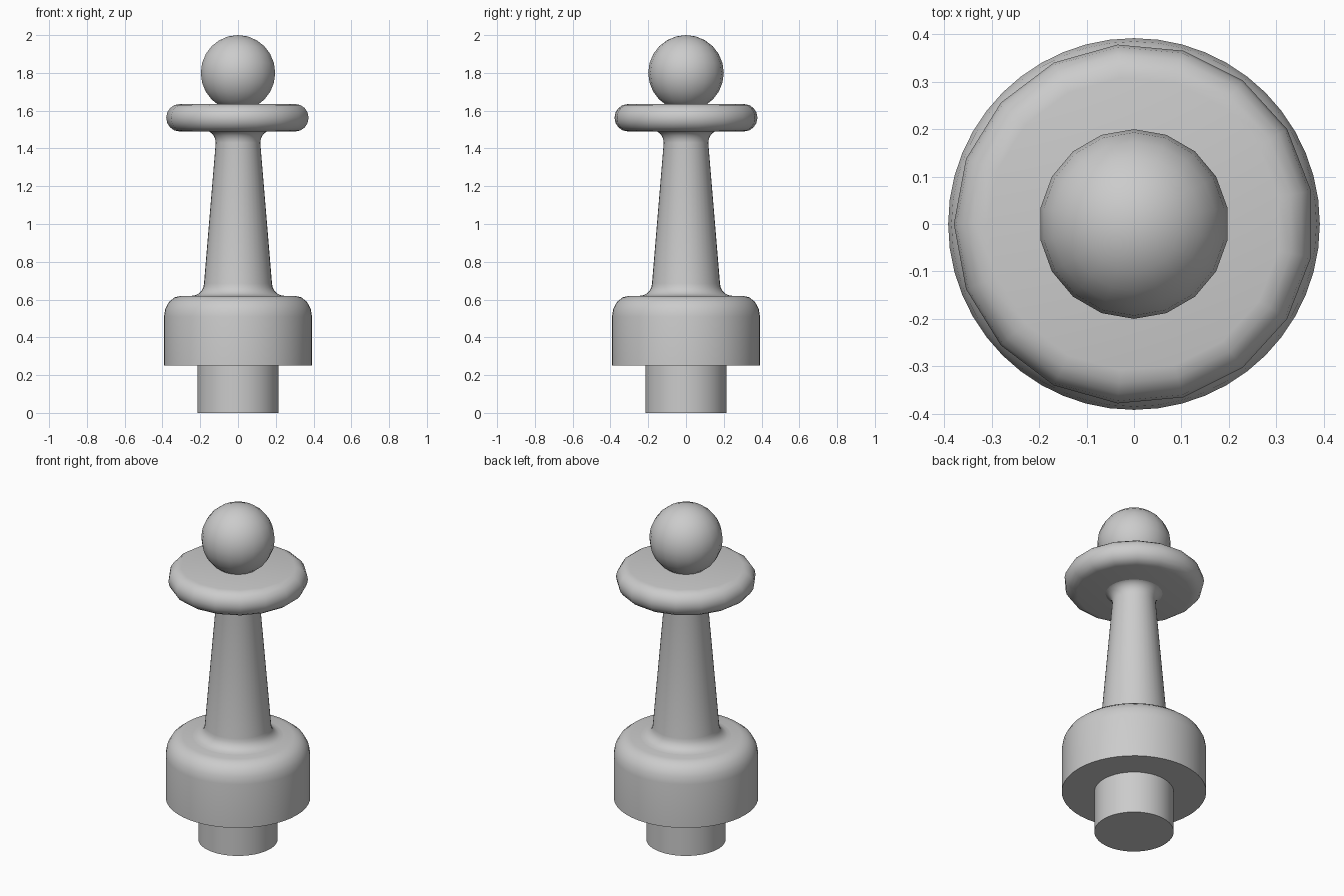
import bpy
import bmesh
from math import cos, sin, pi, radians

cube = bpy.data.objects.get("Cube")
if cube:
    bpy.data.objects.remove(cube, do_unlink=True)

grey = bpy.data.materials.new("plain_grey")
grey.use_nodes = True
colour = (0.6, 0.6, 0.6, 1)
grey.diffuse_color = colour
grey.node_tree.nodes["Principled BSDF"].inputs["Base Color"].default_value = colour


def finish(obj, angle):
    obj.data.materials.append(grey)
    bpy.ops.object.select_all(action="DESELECT")
    obj.select_set(True)
    bpy.context.view_layer.objects.active = obj
    bpy.ops.object.shade_smooth_by_angle(angle=radians(angle))


def lathe(name, profile, sides, angle=30):
    """Turn (radius, height) points, listed bottom to top, into a capped solid."""
    bm = bmesh.new()
    rings = []
    for r, z in profile:
        turn = [pi + 2 * pi * i / sides for i in range(sides)]
        rings.append([bm.verts.new((r * cos(a), r * sin(a), z)) for a in turn])
    for low, high in zip(rings, rings[1:]):
        for i in range(sides):
            j = (i + 1) % sides
            bm.faces.new((low[i], low[j], high[j], high[i]))
    bm.faces.new(rings[0][::-1])
    bm.faces.new(rings[-1])
    mesh = bpy.data.meshes.new(name)
    bm.to_mesh(mesh)
    bm.free()
    obj = bpy.data.objects.new(name, mesh)
    bpy.context.collection.objects.link(obj)
    finish(obj, angle)


def arc(r, z, rr, rz, start, end, steps):
    """Points along an elliptical arc, in degrees."""
    angles = [radians(start + (end - start) * i / steps) for i in range(steps + 1)]
    return [(r + rr * cos(a), z + rz * sin(a)) for a in angles]


# Peg and broad base with a rounded shoulder
lathe("peg", [(0.215, 0), (0.215, 0.26)], 48)
lathe("base", [(0.392, 0.25)] + arc(0.3, 0.51, 0.092, 0.11, 0, 90, 4), 48, 40)

# Tapered stem, flared at both ends
stem = arc(0.245, 0.685, 0.065, 0.065, 270, 180, 5)
stem += arc(0.175, 1.43, 0.057, 0.065, 180, 90, 5)
lathe("stem", stem, 36, 50)

# Rounded disc collar
lathe("collar", arc(0.31, 1.5625, 0.07, 0.0725, -90, 90, 8), 17, 40)

# Ball on top
bpy.ops.mesh.primitive_uv_sphere_add(segments=18, ring_count=12, radius=0.2, location=(0, 0, 1.8))
head = bpy.context.object
head.name = "head"
finish(head, 60)
